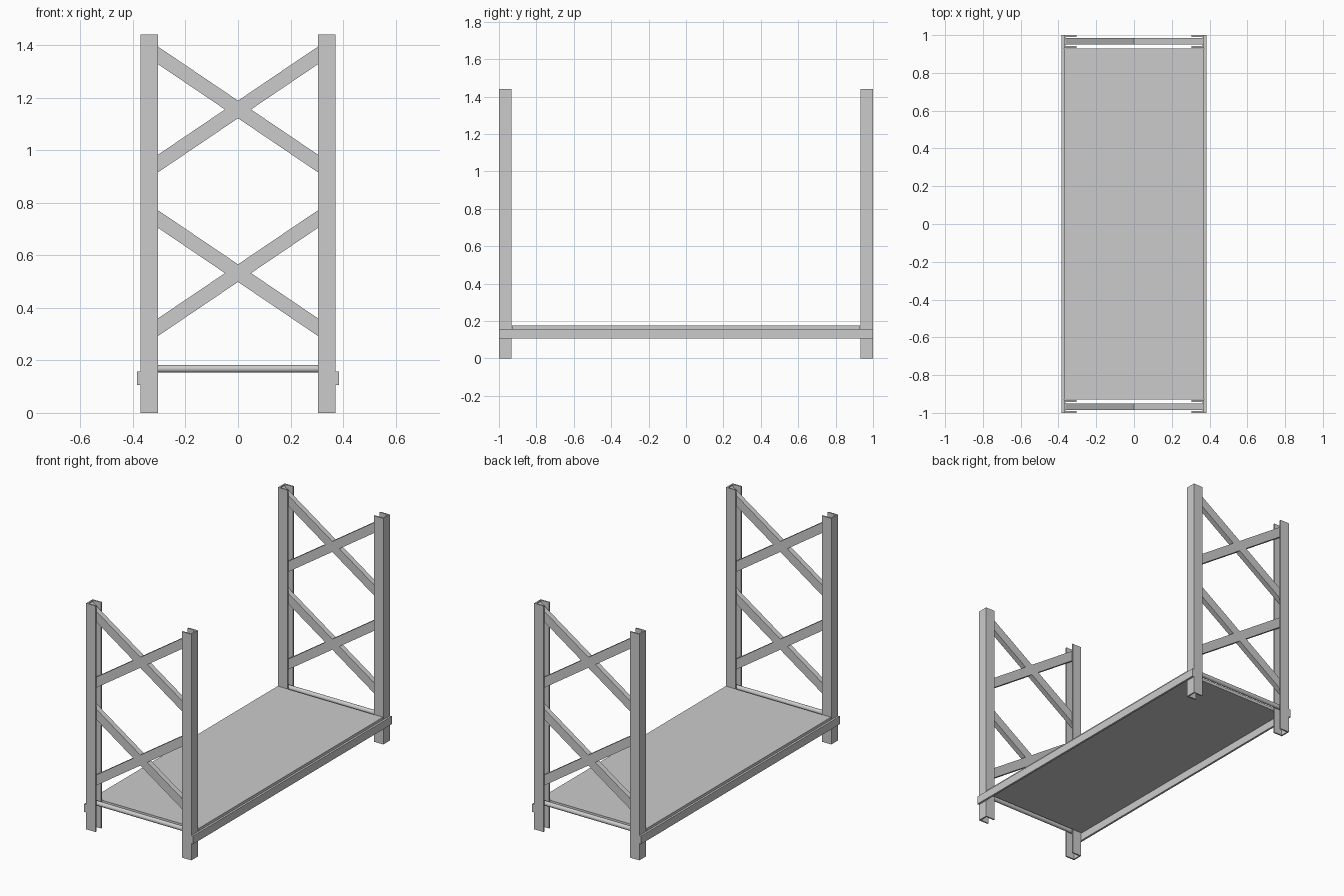
import bpy, bmesh, math
from mathutils import Vector

if "Cube" in bpy.data.objects:
    bpy.data.objects.remove(bpy.data.objects["Cube"])


def finish(name, bm):
    bmesh.ops.recalc_face_normals(bm, faces=bm.faces)
    mesh = bpy.data.meshes.new(name)
    bm.to_mesh(mesh)
    bm.free()
    obj = bpy.data.objects.new(name, mesh)
    bpy.context.collection.objects.link(obj)
    return obj


def extrude(name, points, vector):
    """Extrude a closed outline of 3D points along a vector."""
    bm = bmesh.new()
    face = bm.faces.new([bm.verts.new(p) for p in points])
    new = bmesh.ops.extrude_face_region(bm, geom=[face], use_keep_orig=True)
    verts = [g for g in new["geom"] if isinstance(g, bmesh.types.BMVert)]
    bmesh.ops.translate(bm, verts=verts, vec=Vector(vector))
    return finish(name, bm)


def box(name, lo, hi):
    outline = [(lo[0], lo[1], lo[2]), (hi[0], lo[1], lo[2]),
               (hi[0], hi[1], lo[2]), (lo[0], hi[1], lo[2])]
    return extrude(name, outline, (0, 0, hi[2] - lo[2]))


HEIGHT = 1.44
OUT, IN, WALL = 0.371, 0.305, 0.009      # post channel in x
Y0, Y1 = 0.933, 1.0                      # post channel in y
YC = (Y0 + Y1) / 2
REACH = OUT - WALL                       # braces meet the channel web

# Deck panel
box("deck_panel", (-OUT, -0.93, 0.156), (OUT, 0.93, 0.175))

for sx, side in ((-1, "left"), (1, "right")):
    # Side rails outside the posts
    a, b = sorted((sx * OUT, sx * 0.384))
    box(f"{side}_rail", (a, -1.0, 0.107), (b, 1.0, 0.158))

    # Channel posts, open towards the middle
    for sy, end in ((-1, "front"), (1, "back")):
        profile = [(OUT, Y0), (OUT, Y1), (IN, Y1), (IN, Y1 - WALL),
                   (REACH, Y1 - WALL), (REACH, Y0 + WALL),
                   (IN, Y0 + WALL), (IN, Y0)]
        extrude(f"{end}_{side}_post",
                [(sx * x, sy * y, 0) for x, y in profile], (0, 0, HEIGHT))

for sy, end in ((-1, "front"), (1, "back")):
    # Crossed braces
    slope, half, depth = 0.676, 0.0335, 0.034
    rise = slope * REACH
    quarter = [(0, half), (half / slope, 0)]
    right = [quarter[0], (REACH, rise + half), (REACH, rise - half), quarter[1],
             (REACH, half - rise), (REACH, -rise - half)]
    outline = right + [(-x, -z) for x, z in right]
    for zc, level in ((0.532, "lower"), (1.155, "upper")):
        extrude(f"{end}_{level}_cross_brace",
                [(x, sy * YC - depth / 2, zc + z) for x, z in outline],
                (0, depth, 0))

    # Round end bar beside the deck
    bpy.ops.mesh.primitive_cylinder_add(
        vertices=32, radius=0.0145, depth=2 * REACH,
        location=(0, sy * YC, 0.168), rotation=(0, math.pi / 2, 0))
    bpy.context.object.name = f"{end}_end_bar"
    bpy.ops.object.shade_smooth_by_angle()
